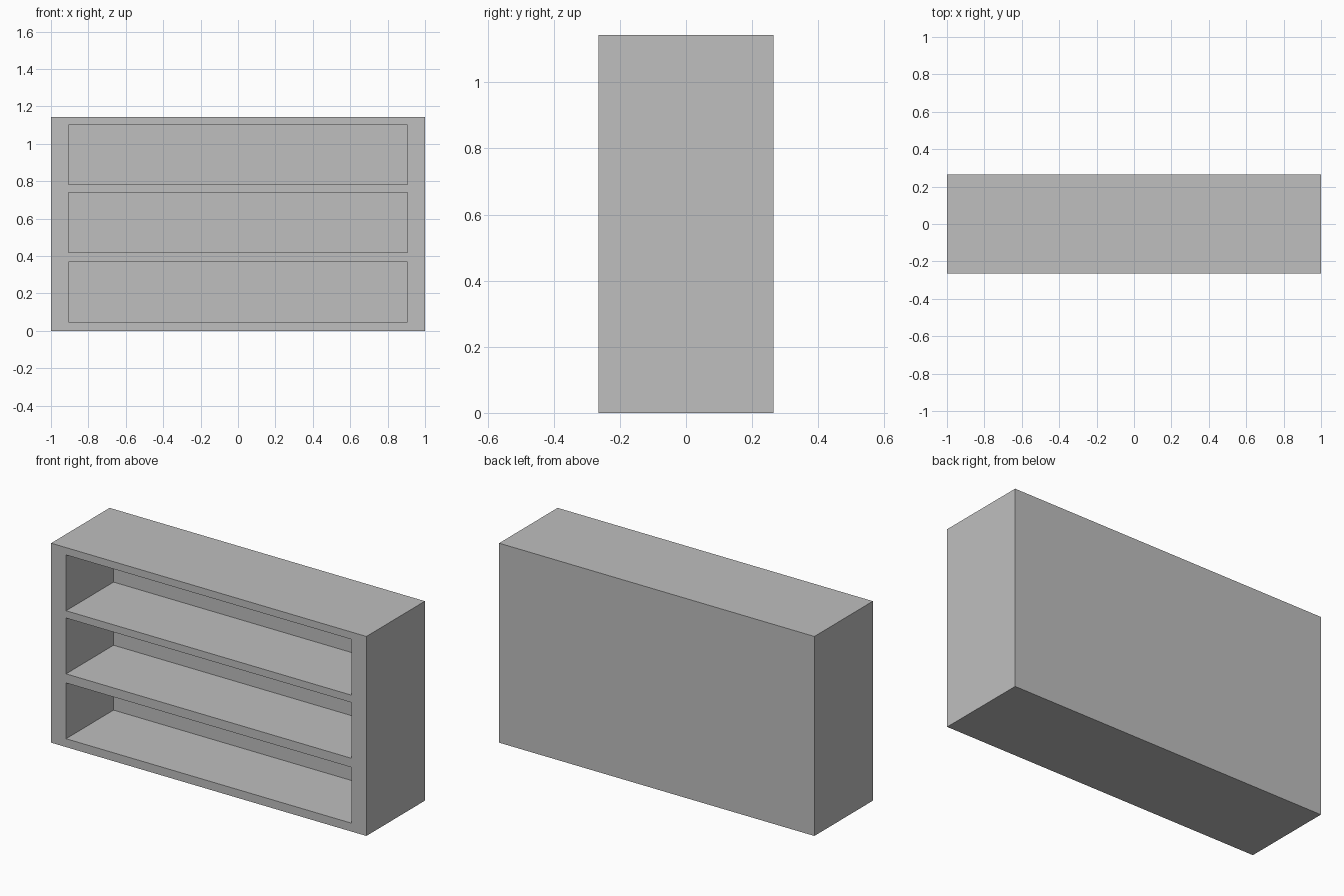
import bpy

# Remove the default cube
default = bpy.data.objects.get("Cube")
if default:
    bpy.data.objects.remove(default, do_unlink=True)

WIDTH, DEPTH, HEIGHT = 2.0, 0.53, 1.144
BACK = 0.10            # back panel thickness
BAY_W, BAY_H = 1.81, 0.32
BAY_BOTTOMS = (0.048, 0.42, 0.782)

# Single light grey finish
grey = bpy.data.materials.new("light_grey")
grey.use_nodes = True
colour = (0.52, 0.52, 0.52, 1)
grey.diffuse_color = colour
grey.node_tree.nodes["Principled BSDF"].inputs["Base Color"].default_value = colour


def box(name, low, high):
    centre = [(a + b) / 2 for a, b in zip(low, high)]
    bpy.ops.mesh.primitive_cube_add(size=1, location=centre)
    obj = bpy.context.object
    obj.name = name
    obj.scale = [b - a for a, b in zip(low, high)]
    bpy.ops.object.transform_apply(location=True, rotation=False, scale=True)
    obj.data.materials.append(grey)
    return obj


# Solid cabinet body
cabinet = box("shelf_cabinet", (-WIDTH / 2, -DEPTH / 2, 0), (WIDTH / 2, DEPTH / 2, HEIGHT))

# Three open bays hollowed from the front, leaving the back closed
for i, z in enumerate(BAY_BOTTOMS):
    cutter = box(f"bay_cutter_{i + 1}", (-BAY_W / 2, -DEPTH, z),
                 (BAY_W / 2, DEPTH / 2 - BACK, z + BAY_H))
    cutter.hide_render = True
    bay = cabinet.modifiers.new(f"bay_{i + 1}", "BOOLEAN")
    bay.operation = "DIFFERENCE"
    bay.solver = "EXACT"
    bay.object = cutter
    bpy.context.view_layer.objects.active = cabinet
    bpy.ops.object.modifier_apply(modifier=bay.name)
    bpy.data.objects.remove(cutter, do_unlink=True)
